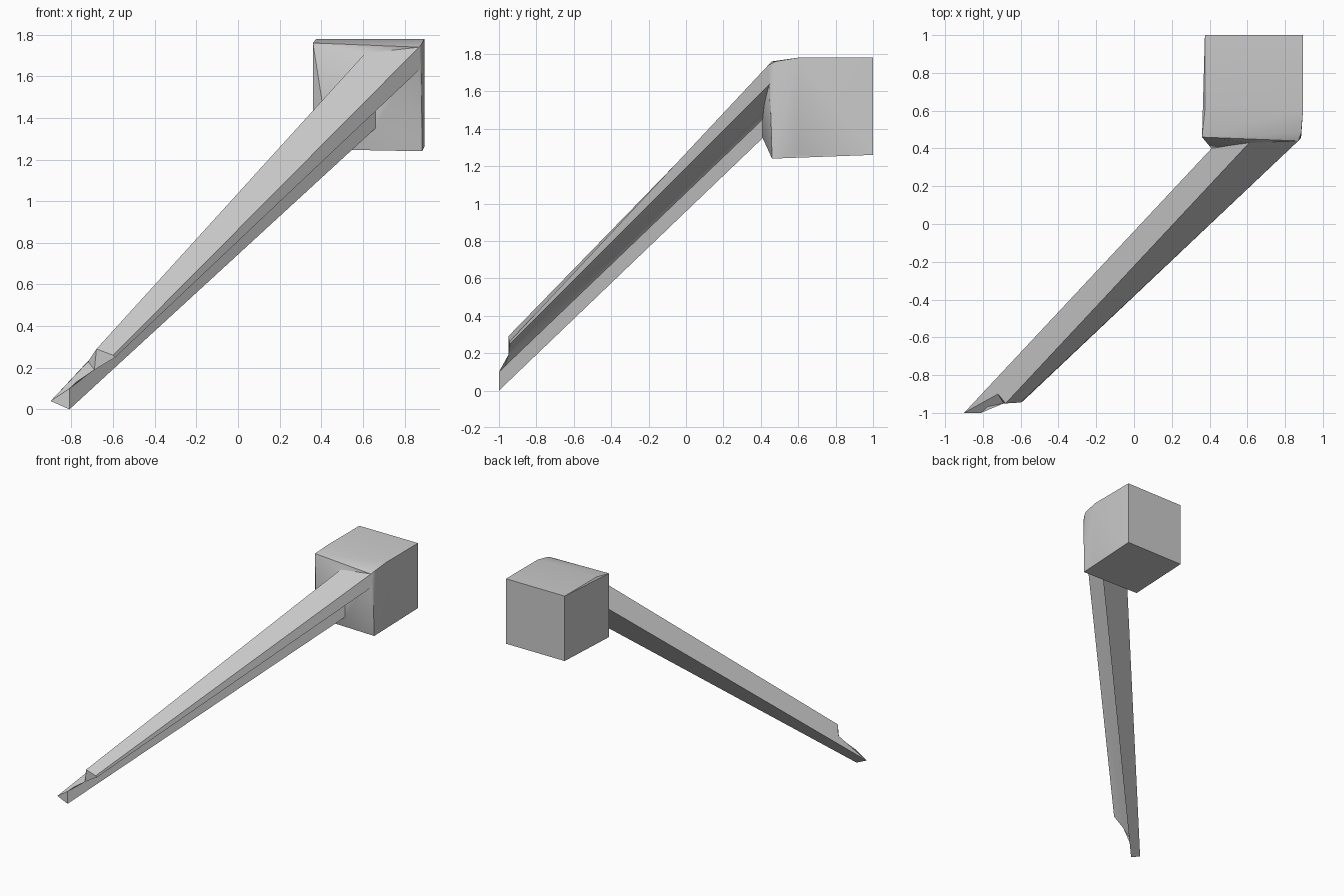
import bpy
import bmesh
import math

cube = bpy.data.objects.get("Cube")
if cube:
    bpy.data.objects.remove(cube, do_unlink=True)

grey = bpy.data.materials.new("plain_grey")
grey.use_nodes = True
colour = (0.6, 0.6, 0.6, 1)
grey.diffuse_color = colour
grey.node_tree.nodes["Principled BSDF"].inputs["Base Color"].default_value = colour


def finish(name, bm):
    bmesh.ops.recalc_face_normals(bm, faces=bm.faces[:])
    mesh = bpy.data.meshes.new(name)
    bm.to_mesh(mesh)
    bm.free()
    mesh.materials.append(grey)
    obj = bpy.data.objects.new(name, mesh)
    bpy.context.collection.objects.link(obj)
    bpy.ops.object.select_all(action='DESELECT')
    obj.select_set(True)
    bpy.context.view_layer.objects.active = obj
    bpy.ops.object.shade_smooth_by_angle(angle=math.radians(30))


# Matching outlines of the spike: outer edge, heel, notch, right fin, top, back
tip = [(-.90, -1, .04), (-.81, -1, 0), (-.81, -1, .10), (-.69, -.95, .19),
       (-.59, -.94, .25), (-.60, -.945, .26), (-.68, -.95, .29), (-.72, -.90, .23)]
root = [(.41, .40, 1.44), (.66, .41, 1.35), (.66, .41, 1.45), (.70, .43, 1.52),
        (.88, .45, 1.64), (.87, .44, 1.74), (.61, .43, 1.71), (.51, .42, 1.58)]

# Long tapering spike
bm = bmesh.new()
near = [bm.verts.new(p) for p in tip]
far = [bm.verts.new(p) for p in root]
n = len(tip)
for i in range(n):
    j = (i + 1) % n
    bm.faces.new((near[i], near[j], far[j], far[i]))
# Stepped end of the spike
for ids in ((0, 1, 2), (0, 2, 3, 7), (7, 3, 6), (3, 4, 5, 6)):
    bm.faces.new([near[i] for i in ids])
finish("spike", bm)

# Block whose front bulges out to meet the spike
bm = bmesh.new()
for x in (.375, .895):
    for z in (1.26, 1.78):
        bm.verts.new((x, 1, z))
        bm.verts.new((x, .60, z))
front = [(.36, .46, 1.25), (.36, .46, 1.76), (.885, .46, 1.24), (.885, .48, 1.76)]
for p in front + root:
    bm.verts.new(p)
hull = bmesh.ops.convex_hull(bm, input=bm.verts[:])
loose = [v for v in bm.verts if not v.link_faces]
bmesh.ops.delete(bm, geom=loose, context='VERTS')
bmesh.ops.dissolve_limit(bm, angle_limit=.01, verts=bm.verts[:], edges=bm.edges[:])
finish("block", bm)
